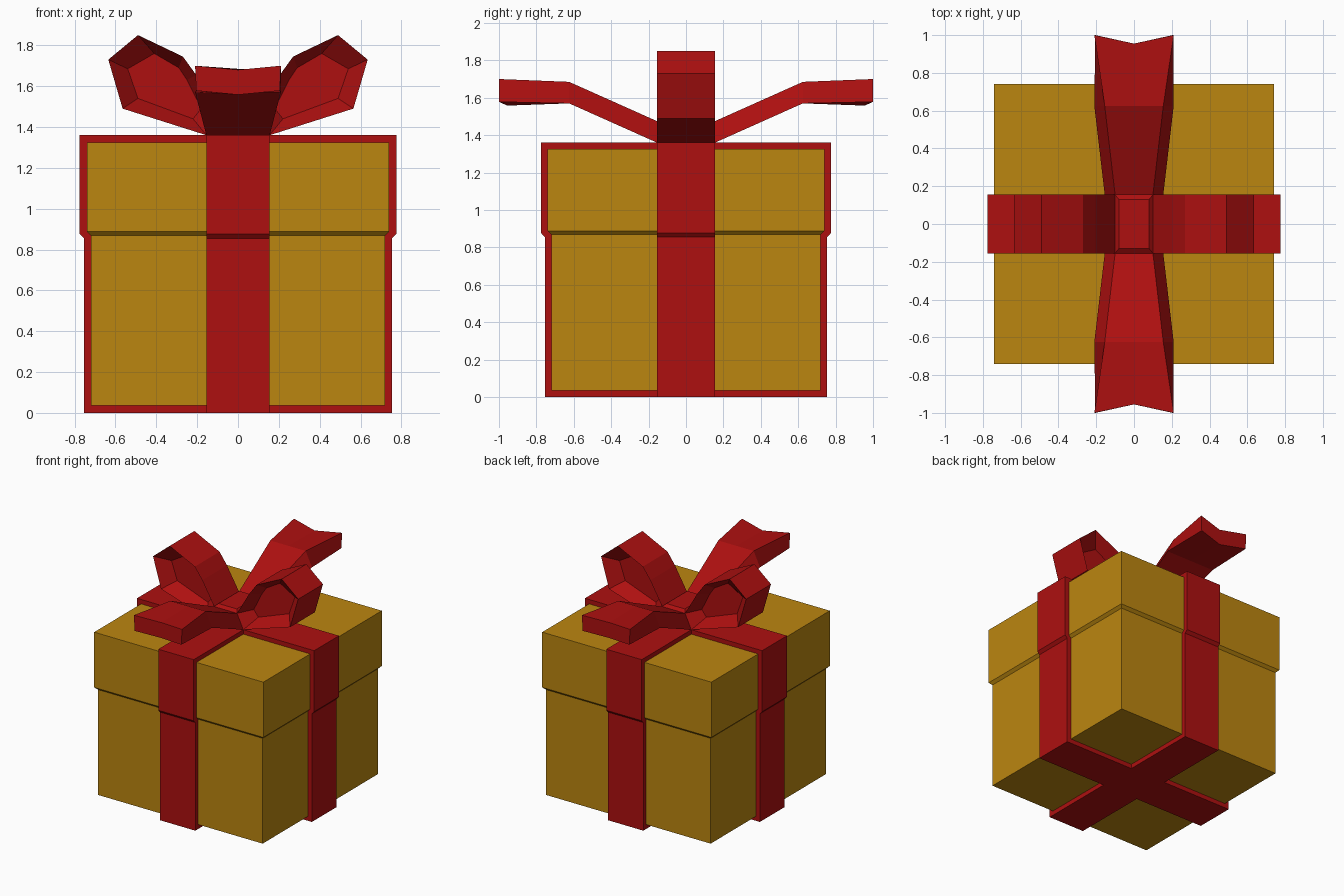
import bpy, bmesh

cube = bpy.data.objects.get("Cube")
if cube:
    bpy.data.objects.remove(cube, do_unlink=True)


def material(name, rgb):
    m = bpy.data.materials.new(name)
    m.use_nodes = True
    m.diffuse_color = (*rgb, 1)
    m.node_tree.nodes["Principled BSDF"].inputs["Base Color"].default_value = (*rgb, 1)
    return m


gold = material("gold paper", (0.5, 0.24, 0.005))
red = material("red ribbon", (0.42, 0.005, 0.005))


def loft(name, rings, mat):
    """Join matching rings of points into a closed flat-shaded solid."""
    bm = bmesh.new()
    loops = [[bm.verts.new(p) for p in ring] for ring in rings]
    for a, b in zip(loops, loops[1:]):
        for i in range(len(a)):
            j = (i + 1) % len(a)
            bm.faces.new((a[i], a[j], b[j], b[i]))
    bm.faces.new(loops[0])
    bm.faces.new(loops[-1])
    bmesh.ops.recalc_face_normals(bm, faces=bm.faces)
    mesh = bpy.data.meshes.new(name)
    bm.to_mesh(mesh)
    bm.free()
    mesh.materials.append(mat)
    obj = bpy.data.objects.new(name, mesh)
    bpy.context.collection.objects.link(obj)
    return obj


def rect(hx, hy, z):
    return [(-hx, -hy, z), (hx, -hy, z), (hx, hy, z), (-hx, hy, z)]


# Box with overhanging lid
box_profile = [(0.72, 0.035), (0.72, 0.868), (0.74, 0.888), (0.74, 1.325)]
loft("gift_box", [rect(r, r, z) for r, z in box_profile], gold)

# Two ribbon bands crossing over and under the box
W = 0.155
band_profile = [(0.755, 0), (0.755, 0.855), (0.775, 0.877), (0.775, 1.36)]
loft("ribbon_band_side", [rect(r, W, z) for r, z in band_profile], red)
loft("ribbon_band_front", [rect(W, r, z) for r, z in band_profile], red)

# Bow knot
loft("bow_knot", [rect(W, W, 1.355), rect(0.1, W, 1.475), rect(0.08, 0.13, 1.495)], red)

# Bow loops: outline across the width, with a sunken panel on each open side
outer = [(0.155, 1.36), (0.565, 1.49), (0.635, 1.73), (0.49, 1.85),
         (0.27, 1.745), (0.205, 1.655), (0.1, 1.475)]
inner = [(0.22, 1.44), (0.49, 1.54), (0.54, 1.685), (0.41, 1.76),
         (0.29, 1.69), (0.25, 1.63), (0.18, 1.49)]
for side, s in (("left", 1), ("right", -1)):
    steps = [(inner, -0.06), (outer, -W), (outer, W), (inner, 0.06)]
    loft("bow_loop_" + side,
         [[(s * x, y, z) for x, z in shape] for shape, y in steps], red)


# Ribbon tails with a notched end
def tail_ring(s, y, notch, low, high, z0, z1, dip):
    return [(-low, s * y, z0), (0, s * (y - notch), z0 - dip), (low, s * y, z0),
            (high, s * y, z1), (0, s * (y - notch), z1 - dip), (-high, s * y, z1)]


for side, s in (("front", -1), ("back", 1)):
    loft("ribbon_tail_" + side, [
        tail_ring(s, W, 0, W, 0.1, 1.36, 1.475, 0),
        tail_ring(s, 0.625, 0, 0.21, 0.155, 1.57, 1.685, 0),
        tail_ring(s, 1.0, 0.045, 0.205, 0.21, 1.578, 1.7, 0.02)], red)
